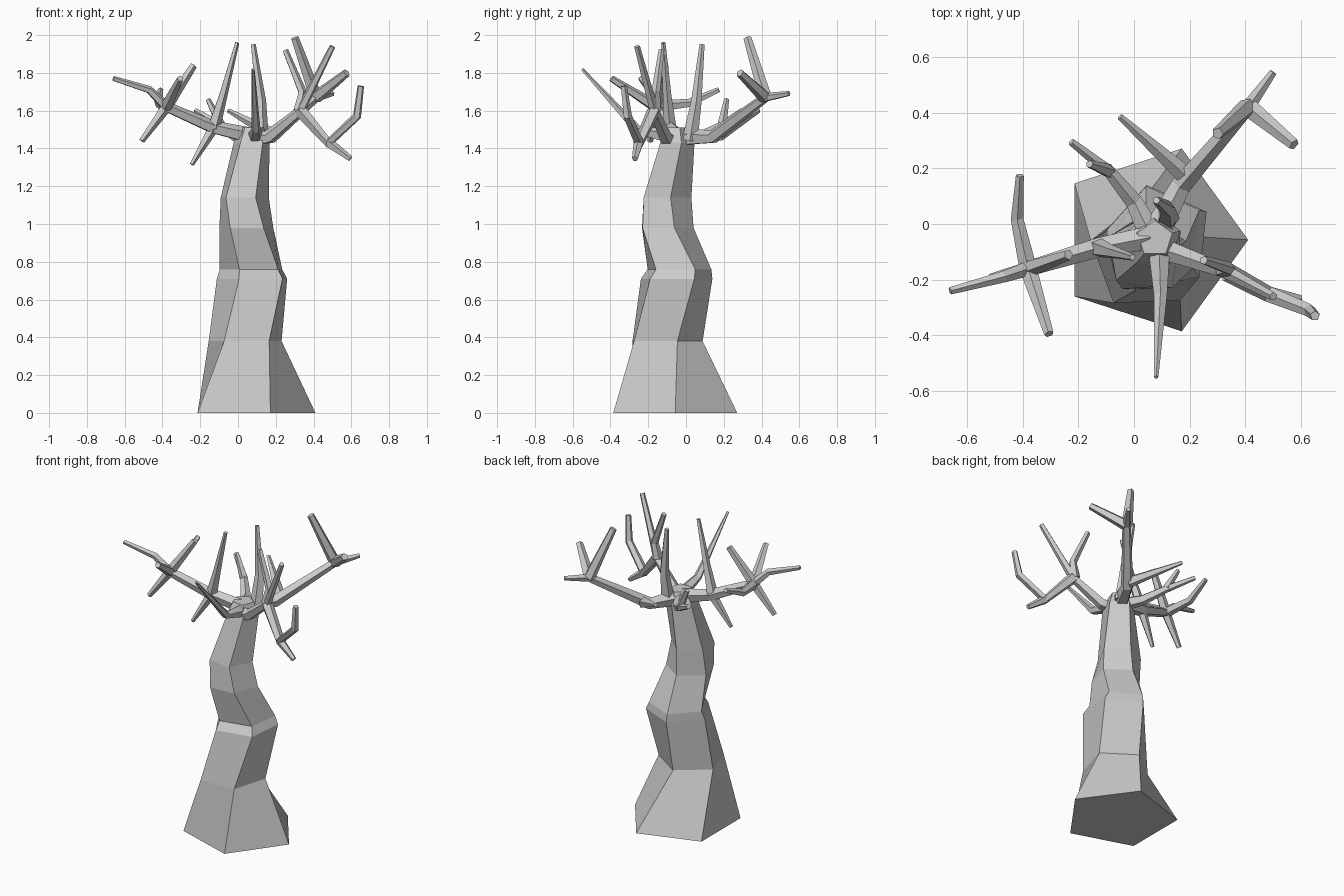
import bpy, bmesh
from math import cos, sin, radians, tau
from mathutils import Vector

SIDES = 5


def loft(name, rings):
    """Skin a list of equal-sized vertex rings and cap both ends."""
    bm = bmesh.new()
    loops = [[bm.verts.new(p) for p in ring] for ring in rings]
    for a, b in zip(loops, loops[1:]):
        for i in range(SIDES):
            j = (i + 1) % SIDES
            bm.faces.new((a[i], a[j], b[j], b[i]))
    bm.faces.new(loops[0][::-1])
    bm.faces.new(loops[-1])
    bmesh.ops.recalc_face_normals(bm, faces=bm.faces)
    mesh = bpy.data.meshes.new(name)
    bm.to_mesh(mesh)
    bm.free()
    obj = bpy.data.objects.new(name, mesh)
    bpy.context.collection.objects.link(obj)
    return obj


def branch(name, points, r0, r1):
    """Tapered faceted limb along a bent path."""
    pts = [Vector(p) for p in points]
    last = len(pts) - 1
    normal = None
    rings = []
    for i, p in enumerate(pts):
        d = (pts[min(i + 1, last)] - pts[max(i - 1, 0)]).normalized()
        if normal is None:
            ref = Vector((0, 0, 1)) if abs(d.z) < 0.8 else Vector((1, 0, 0))
            normal = ref
        normal = (normal - d * normal.dot(d)).normalized()
        side = d.cross(normal)
        r = r0 + (r1 - r0) * i / last
        rings.append([p + r * (normal * cos(tau * k / SIDES) + side * sin(tau * k / SIDES))
                      for k in range(SIDES)])
    loft(name, rings)


# Trunk: twisting pentagon sections (x, y, z, radius, turn)
sections = [
    (0.065, -0.057, 0.00, 0.345, 0),
    (0.04, -0.115, 0.38, 0.203, 20),
    (0.087, -0.056, 0.71, 0.20, 30),
    (0.08, -0.04, 0.76, 0.178, 30),
    (0.045, -0.11, 0.98, 0.15, 19),
    (0.03, -0.105, 1.14, 0.135, 10),
    (0.072, -0.055, 1.43, 0.10, 18),
    (0.075, -0.053, 1.51, 0.066, 18),
]
loft("trunk", [[(x + r * cos(radians(t) + tau * k / SIDES),
                 y + r * sin(radians(t) + tau * k / SIDES), z) for k in range(SIDES)]
               for x, y, z, r, t in sections])

# Right limb with its upward forks and hooked lower fork
a = (0.33, -0.17, 1.60)
hook = (0.48, -0.25, 1.43)
branch("right_limb", [(0.09, -0.09, 1.45), (0.16, -0.11, 1.46), a, (0.50, -0.26, 1.94)], 0.046, 0.016)
branch("right_upper_twig", [(0.32, -0.165, 1.60), (0.34, -0.16, 1.70), (0.25, -0.13, 1.92)], 0.032, 0.016)
branch("right_hook", [a, hook, (0.63, -0.31, 1.57), (0.65, -0.33, 1.73)], 0.036, 0.018)
branch("right_hook_twig", [hook, (0.595, -0.27, 1.345)], 0.028, 0.016)

# Back right limb
b = (0.41, 0.42, 1.67)
elbow = (0.17, 0.14, 1.46)
branch("back_right_limb", [(0.09, -0.01, 1.46), elbow, b, (0.50, 0.545, 1.69)], 0.05, 0.014)
branch("back_right_tall_twig", [b, (0.30, 0.325, 1.985)], 0.036, 0.022)
branch("back_right_side_twig", [b, (0.575, 0.285, 1.80)], 0.036, 0.022)
branch("back_twig", [(0.19, 0.17, 1.47), (-0.05, 0.385, 1.60)], 0.036, 0.012)

# Left limb with cross twigs
c = (-0.38, -0.16, 1.62)
knee = (-0.13, -0.085, 1.51)
branch("left_limb", [(0.05, -0.05, 1.47), knee, c, (-0.47, -0.19, 1.71), (-0.66, -0.24, 1.77)], 0.044, 0.014)
branch("left_front_twig", [c, (-0.305, -0.395, 1.77)], 0.033, 0.018)
branch("left_back_twig", [c, (-0.42, 0.02, 1.64), (-0.41, 0.175, 1.71)], 0.033, 0.015)
branch("left_up_twig", [c, (-0.235, -0.11, 1.84)], 0.032, 0.02)
branch("left_down_twig", [c, (-0.51, -0.19, 1.44)], 0.03, 0.016)
branch("left_tall_twig", [knee, (-0.08, -0.10, 1.68), (-0.005, -0.12, 1.96)], 0.036, 0.012)
branch("left_low_twig", [knee, (-0.245, -0.12, 1.315)], 0.03, 0.012)

# Back left limb
g = (-0.09, 0.19, 1.52)
branch("back_left_limb", [(0.05, -0.02, 1.46), (0.0, 0.08, 1.46), g, (-0.225, 0.295, 1.60)], 0.042, 0.014)
branch("back_left_twig", [g, (-0.16, 0.215, 1.66)], 0.026, 0.014)

# Front limb and upright limb
branch("front_limb", [(0.09, -0.08, 1.46), (0.095, -0.26, 1.50), (0.08, -0.55, 1.82)], 0.042, 0.008)
branch("upright_limb", [(0.12, 0.02, 1.44), (0.12, 0.055, 1.65), (0.08, 0.085, 1.95)], 0.044, 0.014)
